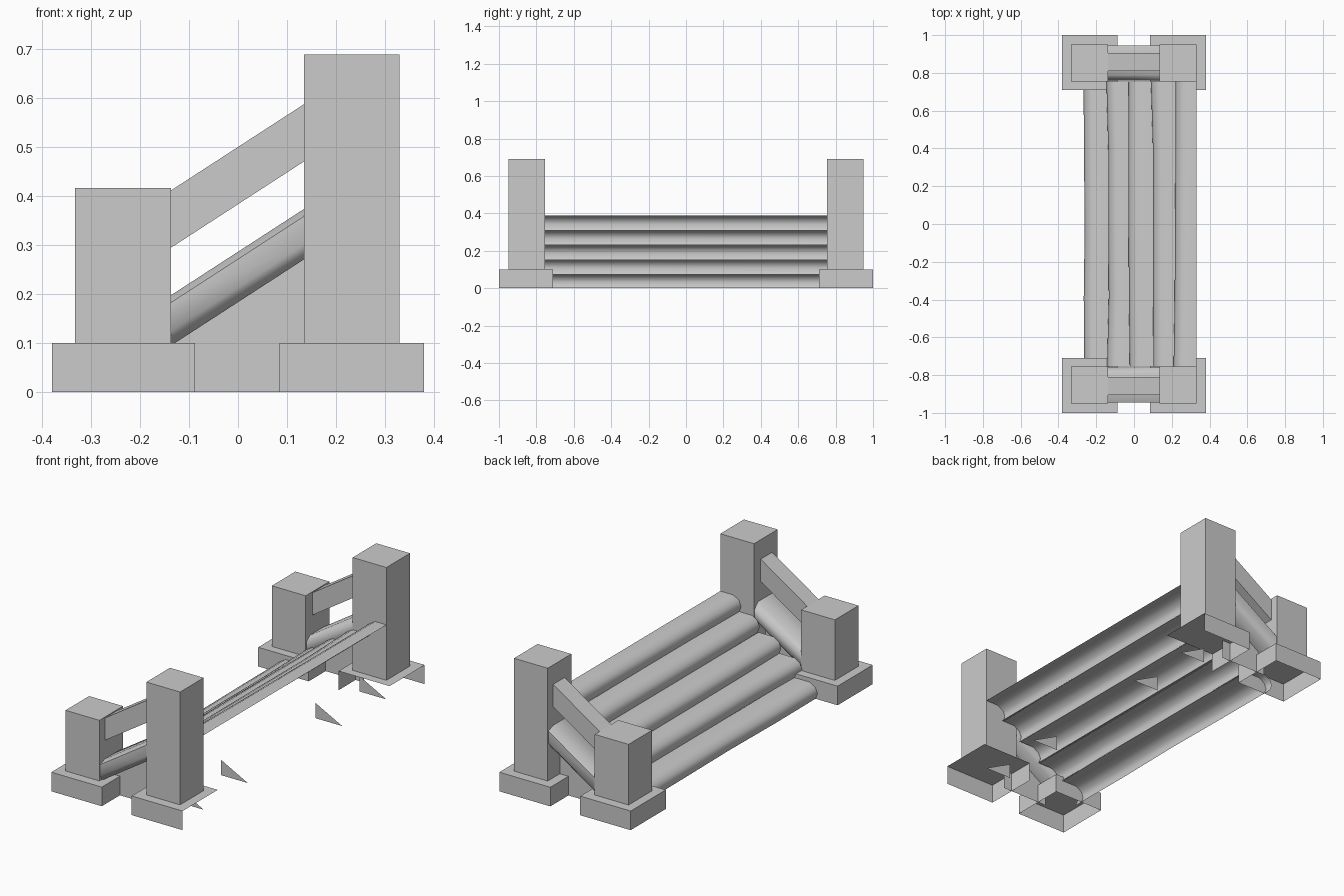
import bpy, bmesh, math, random

cube = bpy.data.objects.get("Cube")
if cube:
    bpy.data.objects.remove(cube, do_unlink=True)
random.seed(4)

stone = bpy.data.materials.new("plain_grey")
stone.use_nodes = True
GREY = (0.6, 0.6, 0.6, 1)
stone.diffuse_color = GREY
stone.node_tree.nodes["Principled BSDF"].inputs["Base Color"].default_value = GREY


def add_object(name, bm, smooth=None):
    mesh = bpy.data.meshes.new(name)
    bm.to_mesh(mesh)
    bm.free()
    mesh.materials.append(stone)
    obj = bpy.data.objects.new(name, mesh)
    bpy.context.collection.objects.link(obj)
    if smooth:
        bpy.ops.object.select_all(action="DESELECT")
        obj.select_set(True)
        bpy.context.view_layer.objects.active = obj
        bpy.ops.object.shade_smooth_by_angle(angle=math.radians(smooth))
    return obj


def box(name, x, y, z, open_sides=()):
    """Box between limits, leaving out the sides whose normals are listed."""
    bm = bmesh.new()
    bmesh.ops.create_cube(bm, size=1)
    for v in bm.verts:
        v.co = [lim[0] if c < 0 else lim[1] for c, lim in zip(v.co, (x, y, z))]
    bm.normal_update()
    gone = [f for f in bm.faces
            if any(f.normal[a] * s > 0.5 for a, s in open_sides)]
    bmesh.ops.delete(bm, geom=gone, context="FACES")
    add_object(name, bm)


def loft(name, sections, closed=False, smooth=None):
    """Skin a row of matching cross-sections."""
    bm = bmesh.new()
    rows = [[bm.verts.new(p) for p in s] for s in sections]
    n = len(rows[0])
    for a, b in zip(rows, rows[1:]):
        for i in range(n if closed else n - 1):
            j = (i + 1) % n
            bm.faces.new((a[i], a[j], b[j], b[i]))
    bmesh.ops.recalc_face_normals(bm, faces=bm.faces)
    add_object(name, bm, smooth)


def plate(name, y, outline):
    bm = bmesh.new()
    bm.faces.new([bm.verts.new((x, y, z)) for x, z in outline])
    add_object(name, bm)


RISE, RUN, START = 0.078, 0.118, -0.26
SLOPE = 0.175 / 0.27

for side, s in (("front", -1), ("back", 1)):
    def span(a, b):
        return sorted((s * a, s * b))

    # Posts on hollow feet
    post_y, foot_y = span(0.755, 0.95), span(0.71, 1.0)
    box(side + "_short_post", (-0.333, -0.137), post_y, (0.1, 0.417), [(2, -1)])
    box(side + "_tall_post", (0.135, 0.33), post_y, (0.1, 0.69), [(2, -1)])
    box(side + "_short_foot", (-0.38, -0.088), foot_y, (0, 0.1), [(2, -1)])
    box(side + "_tall_foot", (0.085, 0.38), foot_y, (0, 0.1),
        [(2, -1), (0, 1), (1, -s)])

    # Sloping handrail and rounded side beam between the posts
    rail = [(0.81, 0.295), (0.905, 0.295), (0.905, 0.412), (0.81, 0.412)]
    beam = [(0.945, 0.125), (0.925, 0.095), (0.78, 0.095), (0.76, 0.125),
            (0.76, 0.17), (0.79, 0.198), (0.905, 0.198), (0.945, 0.183)]
    for part, shape, smooth in (("handrail", rail, None), ("side_beam", beam, 60)):
        loft(side + "_" + part,
             [[(x, s * y, z + (x + 0.137) * SLOPE) for y, z in shape]
              for x in (-0.137, 0.135)], True, smooth)

    # Thin wall under the side beam
    plate(side + "_side_wall", s * 0.85,
          [(-0.137, 0), (0.135, 0), (0.135, 0.28), (-0.137, 0.11)])

    # Triangular ground braces below the top step
    for i, y in enumerate((0.39, 0.755)):
        plate(f"{side}_brace_{i + 1}", s * y, [(0.175, 0), (0.33, 0), (0.175, 0.08)])

# Uneven rounded steps
stations = (-0.755, -0.39, 0, 0.39, 0.755)
for k in range(5):
    x0, z0 = START + RUN * k, RISE * k
    sections = []
    for y in stations:
        w = random.uniform(-0.008, 0.01)
        sections.append([
            (x0 + 0.012 + w, y, z0 - (0.004 if k else 0)),
            (x0 + w, y, z0 + 0.03),
            (x0 + 0.012 + w, y, z0 + 0.058),
            (x0 + 0.045 + w, y, z0 + RISE),
            (x0 + RUN + (0.015 if k < 4 else 0), y, z0 + RISE)])
    loft(f"step_{k + 1}", sections, False, 60)
